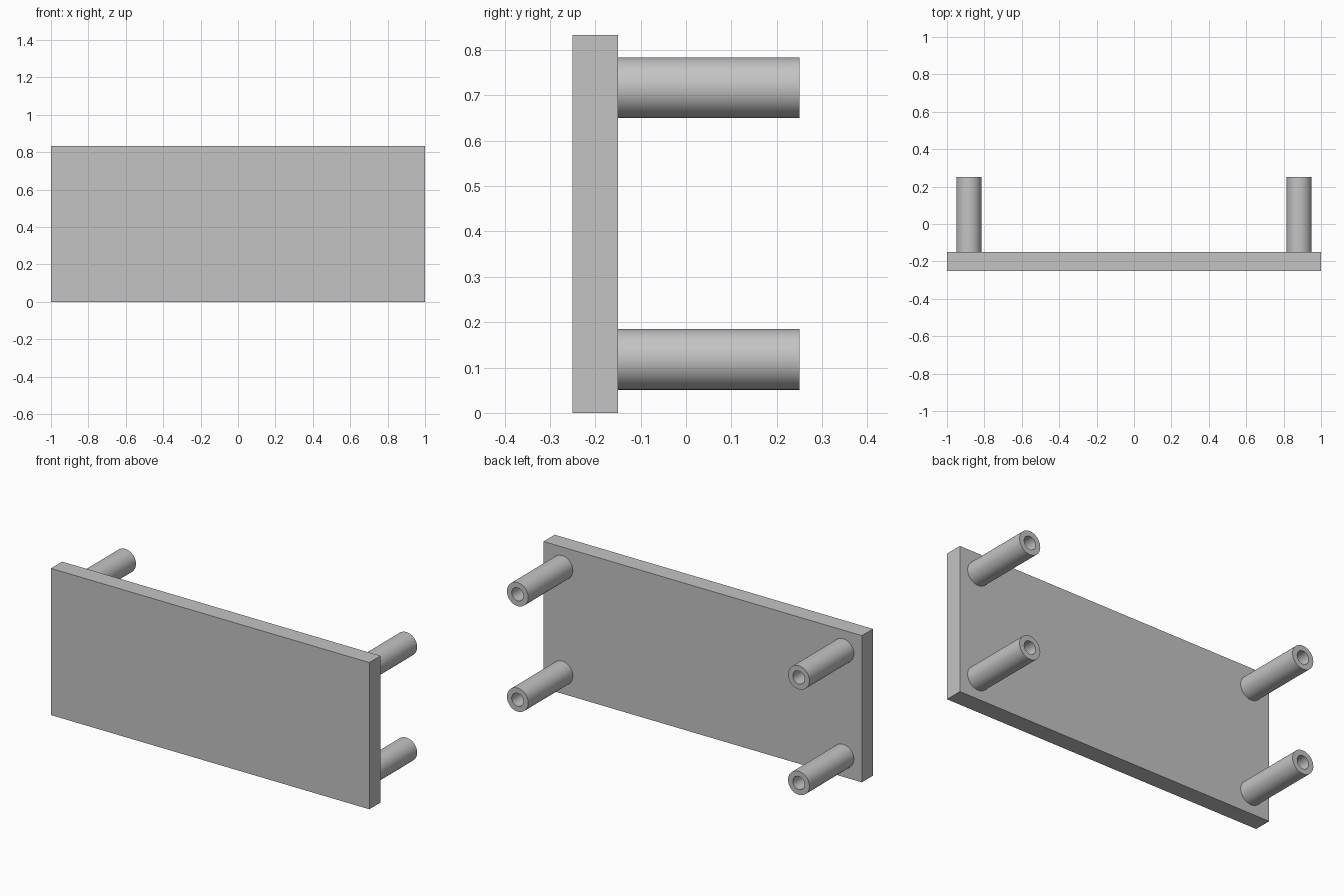
import bpy
import bmesh
import math
from mathutils import Vector

cube = bpy.data.objects.get("Cube")
if cube:
    bpy.data.objects.remove(cube, do_unlink=True)

WIDTH, HEIGHT = 2.0, 0.833
FRONT, PLATE_BACK, POST_END = -0.25, -0.15, 0.25
OUTER, BORE = 0.067, 0.037
POST_X, LOW_Z, HIGH_Z = 0.883, 0.118, 0.717

grey = bpy.data.materials.new("plain grey")
grey.use_nodes = True
colour = (0.55, 0.55, 0.55, 1)
grey.diffuse_color = colour
grey.node_tree.nodes["Principled BSDF"].inputs["Base Color"].default_value = colour


def add_object(name, bm):
    bmesh.ops.recalc_face_normals(bm, faces=bm.faces)
    mesh = bpy.data.meshes.new(name)
    bm.to_mesh(mesh)
    bm.free()
    mesh.materials.append(grey)
    obj = bpy.data.objects.new(name, mesh)
    bpy.context.collection.objects.link(obj)
    return obj


# Flat rectangular panel
bm = bmesh.new()
bmesh.ops.create_cube(bm, size=1)
bmesh.ops.scale(bm, vec=(WIDTH, PLATE_BACK - FRONT, HEIGHT), verts=bm.verts)
bmesh.ops.translate(bm, vec=(0, (FRONT + PLATE_BACK) / 2, HEIGHT / 2), verts=bm.verts)
add_object("panel", bm)


# Hollow standoff post: a profile turned around the y axis, bored down to the panel
def add_post(name, x, z):
    profile = [(OUTER, PLATE_BACK), (OUTER, POST_END), (BORE, POST_END), (BORE, PLATE_BACK)]
    bm = bmesh.new()
    verts = [bm.verts.new((r, y, 0)) for r, y in profile]
    edges = [bm.edges.new((a, b)) for a, b in zip(verts, verts[1:])]
    bmesh.ops.spin(bm, geom=verts + edges, cent=(0, 0, 0), axis=(0, 1, 0),
                   angle=math.tau, steps=48, use_merge=True)
    bmesh.ops.remove_doubles(bm, verts=bm.verts, dist=0.0001)
    obj = add_object(name, bm)
    # Outward direction is checked on the open shell
    wall = max(obj.data.polygons, key=lambda p: Vector((p.center.x, p.center.z)).length)
    if wall.normal.dot(Vector((wall.center.x, 0, wall.center.z))) < 0:
        obj.data.flip_normals()
    obj.location = (x, 0, z)
    bpy.ops.object.select_all(action="DESELECT")
    obj.select_set(True)
    bpy.context.view_layer.objects.active = obj
    bpy.ops.object.shade_smooth_by_angle(angle=math.radians(30))


# One post near each corner
for side, x in (("left", POST_X), ("right", -POST_X)):
    for level, z in (("lower", LOW_Z), ("upper", HIGH_Z)):
        add_post(f"{level}_{side}_post", x, z)
